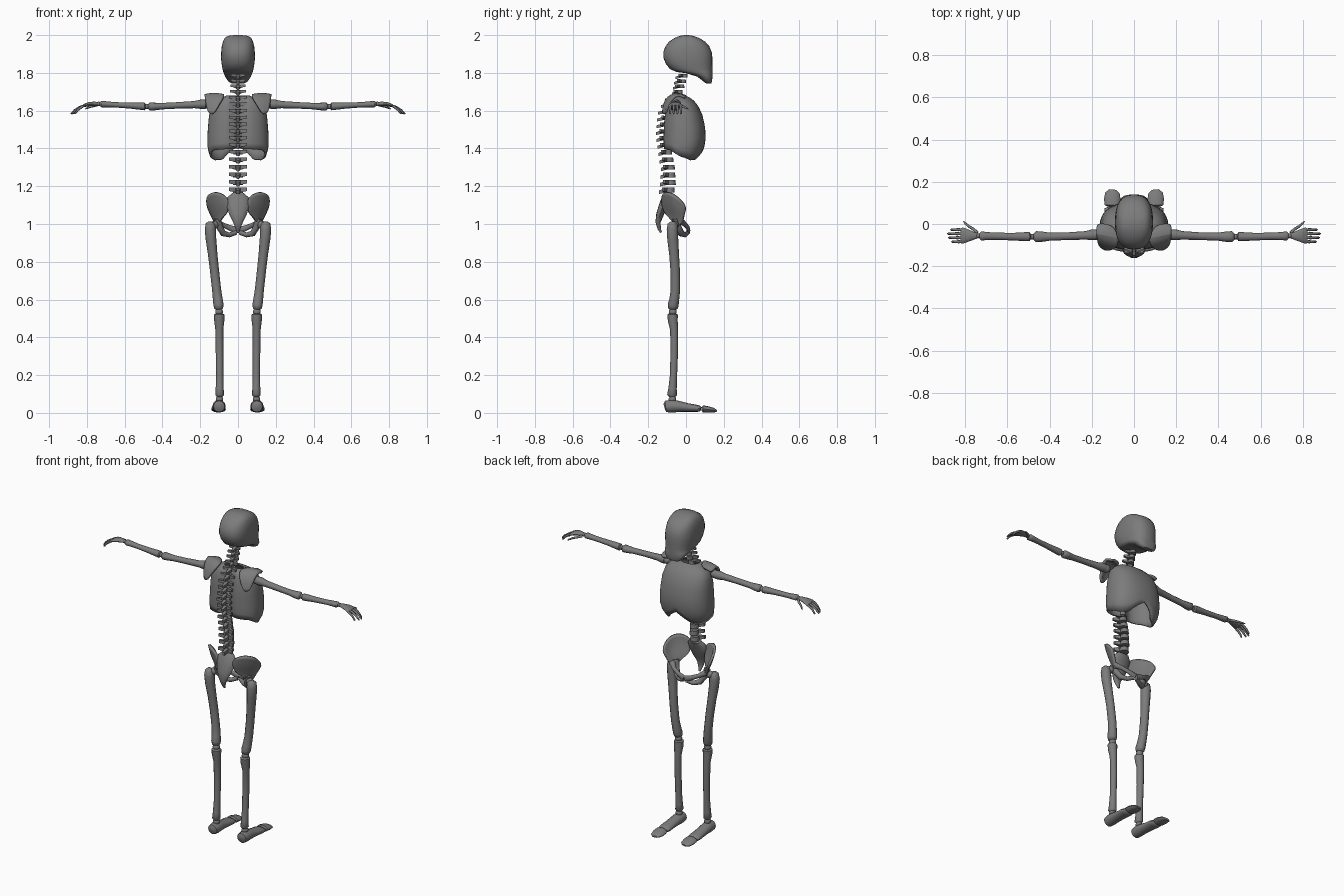
import bpy, bmesh, math
from mathutils import Vector

bone = bpy.data.materials.new("dark_grey")
bone.diffuse_color = (.2, .2, .2, 1)


def finish(name, bm, angle=50):
    bmesh.ops.recalc_face_normals(bm, faces=bm.faces)
    me = bpy.data.meshes.new(name)
    bm.to_mesh(me)
    bm.free()
    me.materials.append(bone)
    for p in me.polygons:
        p.use_smooth = True
    me.set_sharp_from_angle(angle=math.radians(angle))
    ob = bpy.data.objects.new(name, me)
    bpy.context.collection.objects.link(ob)
    return ob


def loft(name, rings, caps=True, closed=True, angle=50):
    bm = bmesh.new()
    vs = [[bm.verts.new(p) for p in r] for r in rings]
    n = len(vs[0])
    for a, b in zip(vs, vs[1:]):
        for i in range(n if closed else n - 1):
            j = (i + 1) % n
            bm.faces.new((a[i], a[j], b[j], b[i]))
    if caps:
        bm.faces.new(vs[0])
        bm.faces.new(vs[-1])
    return finish(name, bm, angle)


def lerp(table, x):
    # piecewise value from (key, value) pairs in rising key order
    if x <= table[0][0]:
        return table[0][1]
    for (a, u), (b, v) in zip(table, table[1:]):
        if x <= b:
            return u + (v - u) * (x - a) / (b - a)
    return table[-1][1]


def spow(v, e):
    return math.copysign(abs(v) ** e, v)


def tube(name, pts, ref=(0, 1, 0), n=12, s=1):
    # pts: x, y, z, radius along ref, radius across ref
    c = [Vector((p[0] * s, p[1], p[2])) for p in pts]
    rings = []
    for i, p in enumerate(pts):
        t = (c[min(i + 1, len(c) - 1)] - c[max(i - 1, 0)]).normalized()
        r = Vector(ref)
        u = (r - t * r.dot(t)).normalized()
        v = t.cross(u)
        rings.append([c[i] + u * p[3] * math.cos(2 * math.pi * k / n)
                      + v * p[4] * math.sin(2 * math.pi * k / n) for k in range(n)])
    return loft(name, rings)


def ball(name, loc, r):
    bm = bmesh.new()
    bmesh.ops.create_uvsphere(bm, u_segments=14, v_segments=9, radius=r)
    bmesh.ops.translate(bm, verts=bm.verts, vec=loc)
    return finish(name, bm)


def plate(name, rows, s, thick):
    ob = loft(name, [[(x * s, y, z) for x, y, z in r] for r in rows], False, False)
    m = ob.modifiers.new("round", 'SUBSURF')
    m.levels = m.render_levels = 2
    m = ob.modifiers.new("thick", 'SOLIDIFY')
    m.thickness = thick
    m.offset = 0
    return ob


# skull: level z, back y, front y, half width
skull = [(1.745, .105, .134, .035), (1.755, .092, .138, .052), (1.78, .06, .14, .068),
         (1.798, .0, .14, .075), (1.805, -.05, .14, .078), (1.82, -.085, .14, .082),
         (1.85, -.108, .14, .087), (1.88, -.119, .14, .09), (1.91, -.12, .136, .089),
         (1.94, -.109, .124, .086), (1.965, -.09, .102, .08), (1.985, -.06, .07, .07),
         (1.996, -.032, .038, .052), (2.0, -.01, .015, .02)]
rings = []
for z, yb, yf, w in skull:
    rings.append([(w * spow(math.sin(a), .8), (yb + yf) / 2 + (yf - yb) / 2 * spow(math.cos(a), .8), z)
                  for a in [2 * math.pi * k / 32 for k in range(32)]])
loft("skull", rings)

# ribcage: open shell with arched lower rim and a groove for the spine
W = [(1.34, .138), (1.37, .155), (1.42, .163), (1.5, .16), (1.58, .153), (1.63, .14), (1.66, .115), (1.68, .06)]
YF = [(1.335, .06), (1.37, .083), (1.4, .096), (1.46, .105), (1.52, .1), (1.58, .086), (1.63, .062), (1.66, .035), (1.68, .0)]
YB = [(1.34, -.12), (1.45, -.126), (1.55, -.122), (1.62, -.112), (1.66, -.1), (1.68, -.08)]
RIM = [(0, 1.41), (15, 1.375), (32, 1.34), (60, 1.337), (90, 1.355), (125, 1.39), (180, 1.4)]
N, L = 48, 14
rings = []
for j in range(L + 1):
    ring = []
    for k in range(N):
        a = 2 * math.pi * k / N
        deg = math.degrees(min(a, 2 * math.pi - a))
        f = math.sin(j / L * math.pi / 2)
        zb = lerp(RIM, deg)
        z = zb + (1.68 - zb) * f
        yf, yb = lerp(YF, z), lerp(YB, z)
        x = lerp(W, z) * spow(math.sin(a), .85)
        y = (yf + yb) / 2 + (yf - yb) / 2 * spow(math.cos(a), .85)
        if deg > 90:
            y += .03 * math.exp(-(x / .035) ** 2)
        ring.append((x, y, z))
    rings.append(ring)
cage = loft("ribcage", rings, caps=False)
m = cage.modifiers.new("thick", 'SOLIDIFY')
m.thickness = .009
m.offset = -1


# vertebrae: round body, rear spine and two side wings
def vertebra(name, z, y, tip, r, wing, h):
    bm = bmesh.new()
    g = bmesh.ops.create_cone(bm, cap_ends=True, segments=12, radius1=r, radius2=r * .9, depth=h)
    bmesh.ops.translate(bm, verts=g['verts'], vec=(0, y, z))

    def spike(a, b, wa, wb, side):
        vs = []
        for p, w, t in ((a, wa, h * .45), (b, wb, h * .35)):
            for i, k in ((-1, -1), (1, -1), (1, 1), (-1, 1)):
                o = Vector((0, i * w, k * t)) if side else Vector((i * w, 0, k * t))
                vs.append(bm.verts.new(Vector(p) + o))
        for f in ((0, 1, 2, 3), (4, 5, 6, 7), (0, 1, 5, 4), (1, 2, 6, 5), (2, 3, 7, 6), (3, 0, 4, 7)):
            bm.faces.new([vs[i] for i in f])
    spike((0, y - r * .6, z), (0, tip, z - .012), .014, .006, False)
    for s in (-1, 1):
        spike((s * r * .5, y - r * .7, z), (s * wing, y - r * 1.3, z + .004), .011, .006, True)
    return finish(name, bm, 35)


zs = [1.785, 1.757, 1.729, 1.70, 1.668] + [1.634 - .036 * i for i in range(7)] + [1.38 - .04 * i for i in range(6)]
CY = [(1.17, -.088), (1.22, -.08), (1.3, -.083), (1.4, -.1), (1.5, -.108), (1.6, -.09), (1.66, -.06), (1.7, -.036), (1.79, -.008)]
TIP = [(1.17, -.145), (1.22, -.138), (1.3, -.132), (1.4, -.15), (1.5, -.16), (1.6, -.148), (1.66, -.12), (1.7, -.075), (1.79, -.055)]
for i, z in enumerate(zs):
    vertebra("vertebra_%d" % (i + 1), z, lerp(CY, z), lerp(TIP, z),
             lerp([(1.2, .027), (1.4, .023), (1.79, .018)], z),
             lerp([(1.2, .048), (1.4, .048), (1.6, .048), (1.79, .036)], z),
             lerp([(1.2, .027), (1.4, .023), (1.79, .018)], z))

# sacrum
tube("sacrum", [(0, -.095, 1.16, .02, .035), (0, -.108, 1.135, .022, .062), (0, -.122, 1.095, .022, .06),
                (0, -.138, 1.05, .02, .046), (0, -.148, 1.01, .014, .026), (0, -.142, .975, .009, .013),
                (0, -.132, .955, .005, .006)])

for s, side in ((1, "right"), (-1, "left")):
    # hip blade and lower pelvis ring
    plate("hip_blade_" + side, [
        [(.05, -.125, 1.14), (.11, -.115, 1.175), (.165, -.06, 1.16), (.162, .005, 1.095)],
        [(.05, -.125, 1.10), (.10, -.105, 1.11), (.15, -.055, 1.09), (.145, -.005, 1.06)],
        [(.055, -.11, 1.06), (.085, -.085, 1.05), (.115, -.05, 1.03), (.125, -.015, 1.02)],
        [(.075, -.09, 1.04), (.095, -.07, 1.015), (.11, -.045, .995), (.115, -.02, .995)]], s, .014)
    tube("seat_bone_" + side, [(.108, -.055, 1.03, .02, .018), (.098, -.045, .985, .02, .018),
                               (.078, -.025, .95, .018, .017), (.045, -.005, .942, .013, .013),
                               (.01, .01, .955, .012, .012)], s=s)
    tube("pubic_bone_" + side, [(.115, -.03, 1.015, .02, .018), (.085, -.005, .998, .012, .012),
                                (.045, .01, .98, .01, .014), (.004, .014, .965, .009, .02)], s=s)
    # shoulder blade, tapering to a lower outer corner
    plate("shoulder_blade_" + side, [
        [(.125, -.122, 1.585), (.14, -.118, 1.58), (.158, -.105, 1.59)],
        [(.085, -.112, 1.655), (.12, -.112, 1.65), (.17, -.088, 1.645)],
        [(.065, -.07, 1.69), (.125, -.055, 1.70), (.177, -.045, 1.695)],
        [(.10, -.01, 1.67), (.14, .0, 1.68), (.178, .0, 1.66)]], s, .014)
    # arm
    ball("shoulder_joint_" + side, (.163 * s, -.05, 1.635), .024)
    tube("upper_arm_" + side, [(.166, -.05, 1.634, .012, .012), (.172, -.05, 1.634, .024, .024),
                               (.195, -.051, 1.634, .026, .025), (.23, -.054, 1.632, .02, .019),
                               (.32, -.058, 1.628, .018, .017), (.4, -.06, 1.624, .019, .017),
                               (.44, -.06, 1.622, .025, .02), (.465, -.06, 1.622, .026, .022),
                               (.476, -.06, 1.622, .014, .012)], s=s)
    ball("elbow_joint_" + side, (.483 * s, -.06, 1.622), .014)
    tube("forearm_" + side, [(.488, -.06, 1.622, .012, .012), (.495, -.06, 1.622, .021, .02),
                             (.52, -.06, 1.624, .021, .019), (.57, -.06, 1.627, .018, .016),
                             (.65, -.058, 1.631, .017, .014), (.7, -.057, 1.634, .019, .016),
                             (.722, -.057, 1.635, .022, .017), (.732, -.057, 1.635, .012, .01)], s=s)
    ball("wrist_joint_" + side, (.738 * s, -.056, 1.636), .012)
    tube("palm_" + side, [(.742, -.056, 1.636, .012, .009), (.76, -.056, 1.637, .019, .011),
                          (.785, -.055, 1.635, .029, .011), (.81, -.055, 1.629, .038, .009),
                          (.82, -.055, 1.625, .036, .006)], s=s)
    for i, tip in enumerate((.87, .885, .88, .865)):
        y, d = -.027 - .019 * i, tip - .812
        tube("finger_%d_%s" % (i + 1, side), [
            (.812, y, 1.628, .006, .006), (.812 + d * .35, y, 1.618, .0075, .007),
            (.812 + d * .7, y, 1.603, .006, .006), (tip - .004, y, 1.586, .005, .005),
            (tip, y, 1.582, .002, .002)], n=8, s=s)
    tube("thumb_" + side, [(.742, -.042, 1.632, .008, .008), (.762, -.024, 1.626, .007, .007),
                           (.785, -.009, 1.62, .006, .006), (.8, .004, 1.613, .005, .005),
                           (.808, .013, 1.609, .002, .002)], ref=(0, 0, 1), n=8, s=s)
    # leg
    ball("hip_joint_" + side, (.125 * s, -.06, .995), .022)
    tube("thigh_" + side, [(.143, -.07, 1.012, .012, .014), (.145, -.071, 1.0, .026, .026),
                           (.146, -.072, .97, .03, .03), (.143, -.07, .92, .029, .028),
                           (.134, -.063, .84, .026, .025), (.124, -.057, .75, .025, .024),
                           (.113, -.056, .65, .025, .024), (.107, -.062, .6, .026, .026),
                           (.103, -.068, .57, .029, .027), (.102, -.07, .552, .025, .023),
                           (.102, -.07, .545, .012, .012)], s=s)
    ball("knee_joint_" + side, (.1 * s, -.07, .535), .021)
    tube("shin_" + side, [(.099, -.07, .528, .014, .016), (.099, -.071, .52, .028, .028),
                          (.099, -.07, .49, .026, .027), (.099, -.063, .44, .021, .021),
                          (.098, -.062, .33, .02, .02), (.097, -.066, .2, .019, .019),
                          (.097, -.071, .13, .022, .021), (.097, -.074, .095, .026, .023),
                          (.097, -.075, .083, .014, .014)], s=s)
    ball("ankle_joint_" + side, (.098 * s, -.072, .072), .02)
    tube("foot_" + side, [(.1, -.115, .032, .014, .016), (.1, -.108, .034, .03, .03),
                          (.1, -.075, .036, .035, .034), (.101, -.04, .034, .034, .03),
                          (.102, .01, .028, .035, .023), (.103, .055, .024, .038, .019),
                          (.103, .075, .022, .036, .015), (.103, .08, .021, .022, .008)],
         ref=(1, 0, 0), s=s)
    tube("toes_" + side, [(.103, .082, .02, .02, .01), (.103, .09, .021, .036, .019),
                          (.103, .12, .018, .039, .016), (.102, .147, .014, .034, .012),
                          (.1, .162, .01, .018, .006)], ref=(1, 0, 0), s=s)
